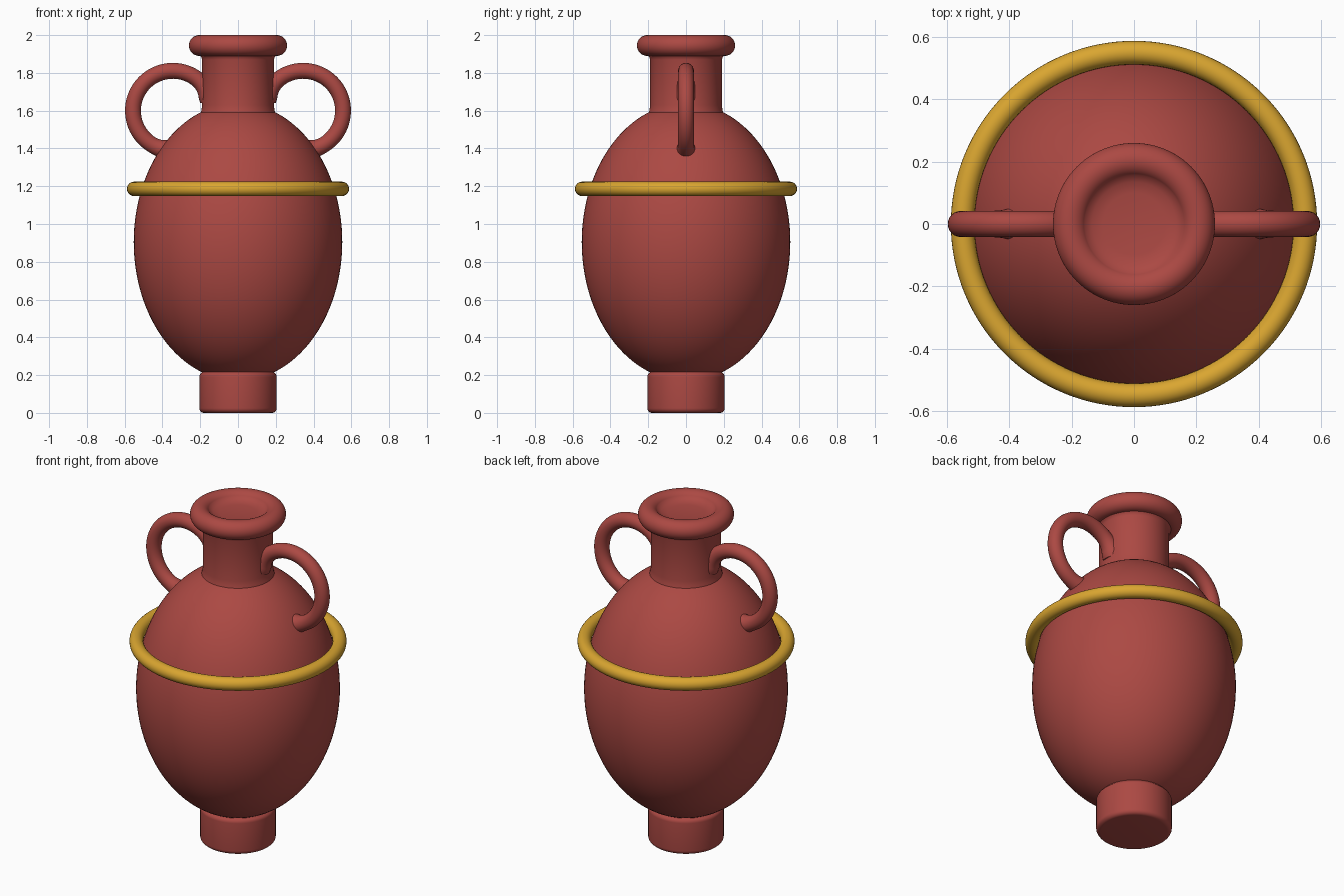
import bpy
import bmesh
from math import sin, cos, pi, radians
from mathutils import Vector, Matrix

cube = bpy.data.objects.get("Cube")
if cube:
    bpy.data.objects.remove(cube, do_unlink=True)


def make_material(name, color):
    mat = bpy.data.materials.new(name)
    mat.use_nodes = True
    mat.diffuse_color = color
    mat.node_tree.nodes["Principled BSDF"].inputs["Base Color"].default_value = color
    return mat


clay = make_material("red clay", (0.41, 0.066, 0.056, 1))
gold = make_material("gold", (0.70, 0.38, 0.03, 1))


def finish(name, bm, mat):
    """Turn a bmesh into a smooth object with one material."""
    bmesh.ops.recalc_face_normals(bm, faces=bm.faces)
    mesh = bpy.data.meshes.new(name)
    bm.to_mesh(mesh)
    bm.free()
    mesh.materials.append(mat)
    obj = bpy.data.objects.new(name, mesh)
    bpy.context.collection.objects.link(obj)
    bpy.ops.object.select_all(action="DESELECT")
    obj.select_set(True)
    bpy.context.view_layer.objects.active = obj
    bpy.ops.object.shade_smooth_by_angle(angle=radians(40))
    return obj


def arc(cx, cz, rx, rz, start, end, steps):
    """Points (radius, height) along an elliptical arc, in degrees."""
    angles = [radians(start + (end - start) * i / steps) for i in range(steps + 1)]
    return [(cx + rx * cos(a), cz + rz * sin(a)) for a in angles]


def lathe(name, profile, mat, segments=96):
    """Spin a (radius, height) profile around the z axis."""
    bm = bmesh.new()
    verts = [bm.verts.new((r, 0, z)) for r, z in profile]
    edges = [bm.edges.new(pair) for pair in zip(verts, verts[1:])]
    bmesh.ops.spin(bm, geom=verts + edges, cent=(0, 0, 0), axis=(0, 0, 1),
                   angle=2 * pi, steps=segments, use_duplicate=False)
    bmesh.ops.remove_doubles(bm, verts=bm.verts, dist=0.0001)
    return finish(name, bm, mat)


# Foot: short cylinder with rounded rims
foot = [(0, 0)] + arc(0.18, 0.025, 0.025, 0.025, -90, 0, 6)
foot += arc(0.18, 0.19, 0.025, 0.025, 0, 60, 5) + [(0.185, 0.23), (0, 0.24)]
lathe("foot", foot, clay)

# Body: egg-shaped belly
lathe("body", arc(0, 0.905, 0.552, 0.735, -90, 90, 64), clay)

# Neck: cylinder flaring slightly into the shoulder and the lip
neck = [(0.20, 1.58), (0.193, 1.605), (0.19, 1.63), (0.19, 1.87),
        (0.195, 1.885), (0.205, 1.895), (0.15, 1.93)]
lathe("neck", neck, clay)

# Lip: rolled rim around a shallow dish
lip = [(0, 1.952), (0.10, 1.953), (0.135, 1.959)]
lip += arc(0.205, 1.945, 0.055, 0.055, 150, -150, 36)
lathe("lip", lip, clay)

# Belt: gold ring around the shoulder
lathe("gold_ring", arc(0.55, 1.186, 0.038, 0.038, 0, 360, 24), gold, 128)


def handle(name, side, sides=24, steps=56):
    """Sweep a round tube along an arc from the neck to the shoulder."""
    bm = bmesh.new()
    center, reach = Vector((0.345, 0, 1.6)), 0.211
    rings = []
    for i in range(steps + 1):
        t = i / steps
        a = radians(165 - 260 * t)
        # Thicken the tube where it joins the vessel
        flare = max(0, 1 - t / 0.16) + max(0, 1 - (1 - t) / 0.15)
        tube = 0.042 + 0.018 * min(1, flare * 1.3) ** 2
        out = Vector((cos(a), 0, sin(a)))
        ring = []
        for k in range(sides):
            b = 2 * pi * k / sides
            p = center + out * (reach + tube * cos(b)) + Vector((0, tube * sin(b), 0))
            ring.append(bm.verts.new((p.x * side, p.y, p.z)))
        rings.append(ring)
    for a, b in zip(rings, rings[1:]):
        for k in range(sides):
            n = (k + 1) % sides
            bm.faces.new((a[k], a[n], b[n], b[k]))
    bm.faces.new(rings[0])
    bm.faces.new(rings[-1])
    return finish(name, bm, clay)


# Handles
handle("left_handle", 1)
handle("right_handle", -1)
